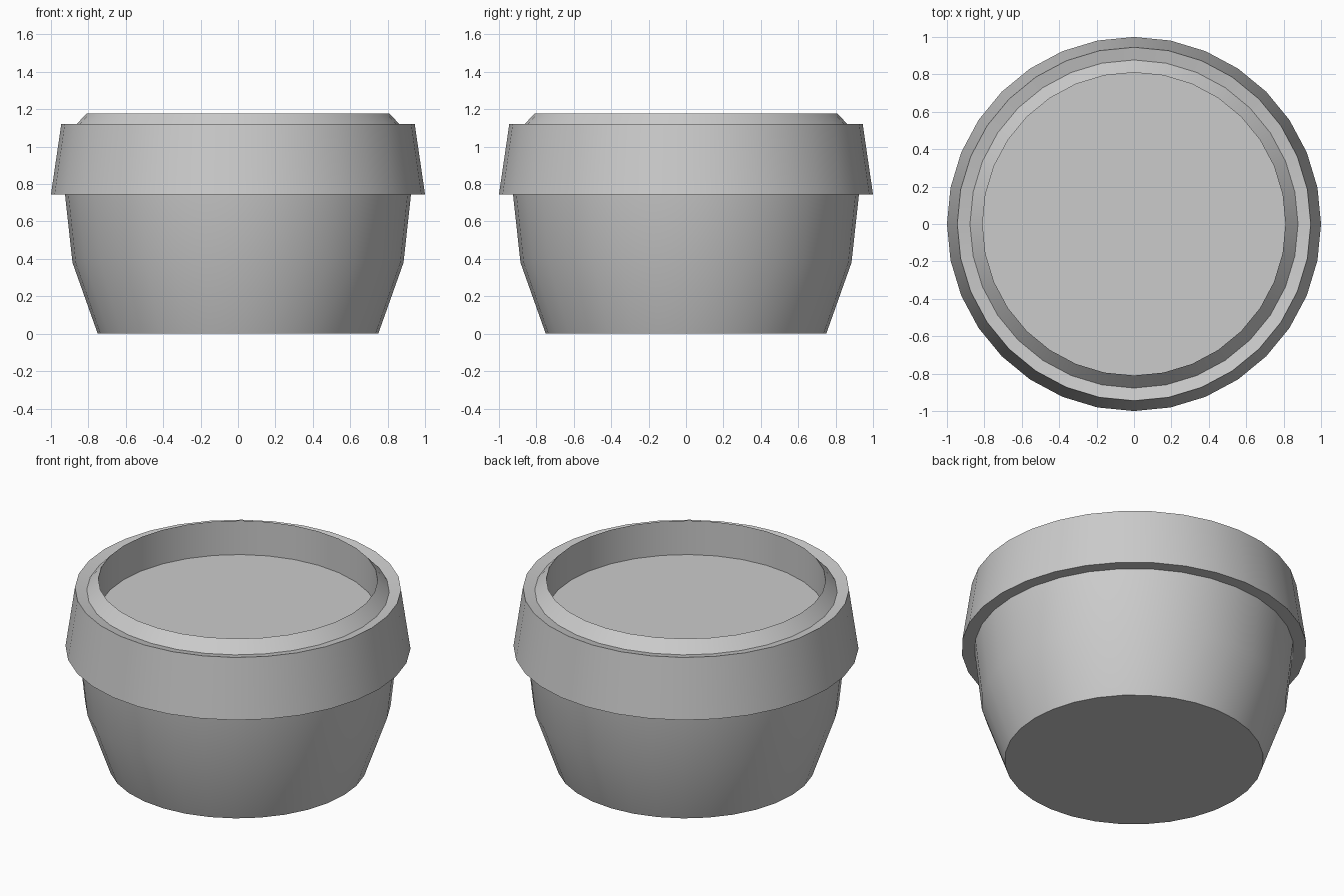
import bpy, bmesh, math

if "Cube" in bpy.data.objects:
    bpy.data.objects.remove(bpy.data.objects["Cube"])

SIDES = 32


def lathe(name, profile):
    """Revolve an (r, z) profile around z; points with r = 0 close the end with a flat cap."""
    bm = bmesh.new()
    rings = []
    for r, z in profile:
        rings.append([bm.verts.new((r * math.cos(2 * math.pi * i / SIDES),
                                    r * math.sin(2 * math.pi * i / SIDES), z))
                      for i in range(SIDES)])
    for low, high in zip(rings, rings[1:]):
        for i in range(SIDES):
            j = (i + 1) % SIDES
            bm.faces.new((low[i], low[j], high[j], high[i]))
    return bm, rings


def finish(name, bm):
    me = bpy.data.meshes.new(name)
    bm.to_mesh(me)
    bm.free()
    ob = bpy.data.objects.new(name, me)
    bpy.context.collection.objects.link(ob)
    bpy.ops.object.select_all(action='DESELECT')
    ob.select_set(True)
    bpy.context.view_layer.objects.active = ob
    bpy.ops.object.shade_smooth_by_angle(angle=math.radians(30))


# Pot body: flat base, flared lower wall, steeper upper wall
bm, rings = lathe("pot_body", [(0.75, 0.0), (0.885, 0.38), (0.925, 0.745)])
bm.faces.new(list(reversed(rings[0])))
finish("pot_body", bm)

# Lid: overhanging band, shallow groove, raised bevelled lip and sunken floor
bm, rings = lathe("lid", [(0.925, 0.745), (1.0, 0.745), (0.945, 1.12),
                          (0.877, 1.105), (0.81, 1.177), (0.81, 0.96)])
bm.faces.new(rings[-1])
finish("lid", bm)
